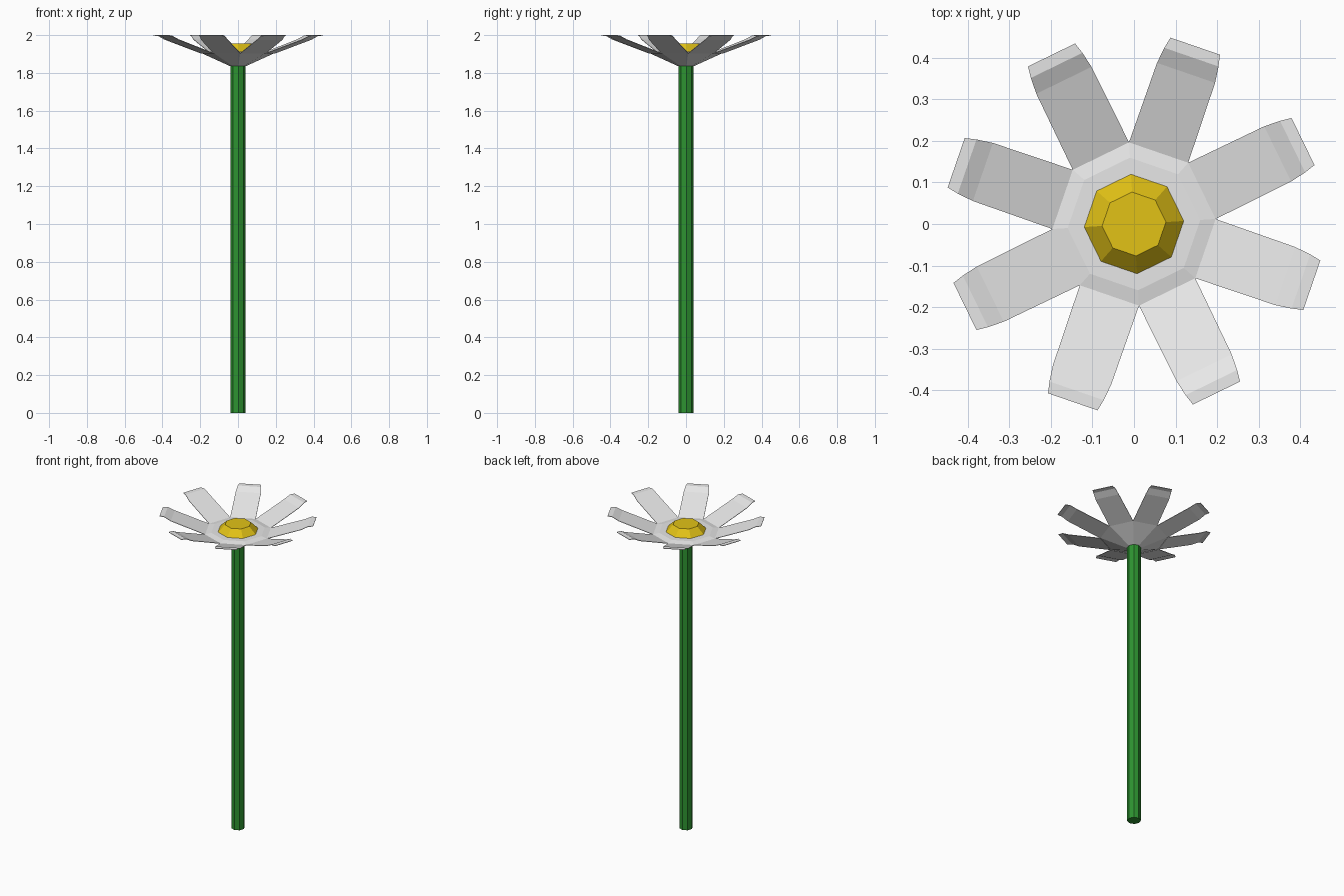
import bpy, bmesh, math

if "Cube" in bpy.data.objects:
    bpy.data.objects.remove(bpy.data.objects["Cube"])

N = 8
TWIST = math.radians(3.5)


def material(name, rgb):
    m = bpy.data.materials.new(name)
    m.diffuse_color = (*rgb, 1)
    m.use_nodes = True
    m.node_tree.nodes["Principled BSDF"].inputs["Base Color"].default_value = m.diffuse_color
    return m


white = material("petal white", (0.8, 0.8, 0.8))
yellow = material("centre yellow", (0.76, 0.54, 0.008))
green = material("stem green", (0.026, 0.29, 0.03))


def ring(bm, r, z):
    return [bm.verts.new((r * math.cos(TWIST + i * math.tau / N),
                          r * math.sin(TWIST + i * math.tau / N), z)) for i in range(N)]


def bridge(bm, a, b):
    for i in range(N):
        j = (i + 1) % N
        bm.faces.new((a[i], a[j], b[j], b[i]))


def finish(bm, name, mat, recalc=True):
    if recalc:
        bmesh.ops.recalc_face_normals(bm, faces=bm.faces)
    me = bpy.data.meshes.new(name)
    bm.to_mesh(me)
    bm.free()
    me.materials.append(mat)
    ob = bpy.data.objects.new(name, me)
    bpy.context.collection.objects.link(ob)
    return ob


def lathe(name, profile, mat):
    """Closed eight-sided solid from (radius, height) pairs."""
    bm = bmesh.new()
    rings = [ring(bm, r, z) for r, z in profile]
    for a, b in zip(rings, rings[1:]):
        bridge(bm, a, b)
    bm.faces.new(rings[0][::-1])
    bm.faces.new(rings[-1])
    return finish(bm, name, mat)


# Stem, flower base and yellow centre
lathe("stem", [(0.04, 0), (0.04, 1.84)], green)
lathe("flower_base", [(0.043, 1.836), (0.197, 1.906), (0.16, 1.913)], white)
lathe("flower_centre", [(0.121, 1.912), (0.077, 1.955)], yellow)

# Petals: (distance, half width, height) along each petal, with a flat curled tip
sections = [(0.182, 0.0754, 1.906), (0.385, 0.074, 1.978),
            (0.425, 0.069, 1.999), (0.453, 0.063, 2.0)]
THICK = 0.003
for k in range(N):
    ang = TWIST + (k + 0.5) * math.tau / N
    c, s = math.cos(ang), math.sin(ang)
    bm = bmesh.new()
    loops = []
    for d, w, z in sections:
        loops.append([bm.verts.new((d * c - t * s, d * s + t * c, z - dz))
                      for t, dz in ((-w, 0), (w, 0), (w, THICK), (-w, THICK))])
    for a, b in zip(loops, loops[1:]):
        for i in range(4):
            j = (i + 1) % 4
            bm.faces.new((a[i], a[j], b[j], b[i]))
    bm.faces.new(loops[0])
    bm.faces.new(loops[-1])
    finish(bm, f"petal_{k + 1}", white)
